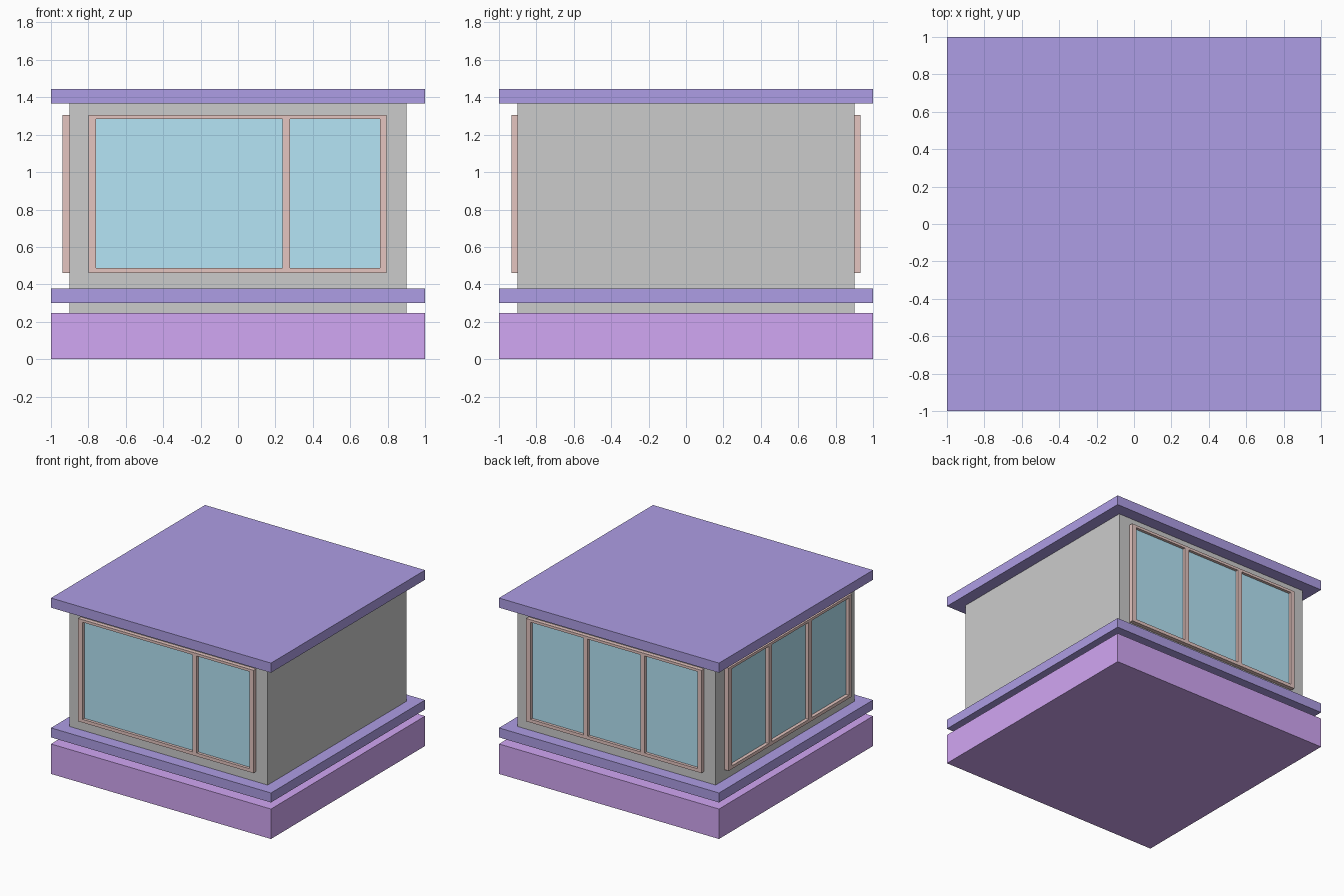
import bpy, bmesh
from math import radians
from mathutils import Matrix, Vector

if "Cube" in bpy.data.objects:
    bpy.data.objects.remove(bpy.data.objects["Cube"])


def material(name, rgb):
    m = bpy.data.materials.new(name)
    m.diffuse_color = (*rgb, 1)
    m.use_nodes = True
    m.node_tree.nodes["Principled BSDF"].inputs["Base Color"].default_value = m.diffuse_color
    return m


ROOF = material("indigo", (0.42, 0.34, 0.78))
BASE = material("violet", (0.64, 0.385, 0.90))
FRAME = material("frame_brown", (0.78, 0.56, 0.53))
GLASS = material("glass_blue", (0.46, 0.78, 0.92))


def boxes(name, ranges, mat=None, turn=0):
    """One object from boxes given as (x0, x1, y0, y1, z0, z1), turned about z."""
    bm = bmesh.new()
    for x0, x1, y0, y1, z0, z1 in ranges:
        centre = Vector((x0 + x1, y0 + y1, z0 + z1)) / 2
        size = Matrix.Diagonal((x1 - x0, y1 - y0, z1 - z0, 1))
        bmesh.ops.create_cube(bm, size=1, matrix=Matrix.Translation(centre) @ size)
    mesh = bpy.data.meshes.new(name)
    bm.to_mesh(mesh)
    bm.free()
    if mat:
        mesh.materials.append(mat)
    ob = bpy.data.objects.new(name, mesh)
    ob.rotation_euler.z = radians(turn)
    bpy.context.collection.objects.link(ob)
    return ob


def slab(name, half, z0, z1, mat=None):
    boxes(name, [(-half, half, -half, half, z0, z1)], mat)


def window(name, left, right, panes, turn, front=-0.933):
    """Framed window on the front wall; panes lists (start, end) from its left edge."""
    back, bottom, top = -0.89, 0.46, 1.305
    sill, head = 0.487, 1.284
    panes = [(left + a, left + b) for a, b in panes]
    # sill and head rails, with uprights fitted between them
    bars = [(left, right, front, back, bottom, sill),
            (left, right, front, back, head, top)]
    starts = [left] + [b for a, b in panes]
    ends = [a for a, b in panes] + [right]
    bars += [(s, e, front, back, sill, head) for s, e in zip(starts, ends)]
    boxes(name + "_frame", bars, FRAME, turn)
    # recessed panes
    boxes(name + "_glass", [(a, b, -0.91, back, sill, head) for a, b in panes], GLASS, turn)


# stacked body
slab("foundation", 1.0, 0.0, 0.246, BASE)
slab("walls", 0.9, 0.246, 1.366)
slab("floor_slab", 1.0, 0.30, 0.378, ROOF)
slab("roof_slab", 1.0, 1.366, 1.445, ROOF)

# windows on front, back and left; the right wall is blank
two = [(0.042, 1.038), (1.078, 1.56)]
three = [(0.042, 0.52), (0.56, 1.038), (1.078, 1.56)]
window("front_window", -0.8, 0.793, two, 0)
window("back_window", -0.8, 0.793, three, 180)
window("left_window", -0.785, 0.81, three, -90, front=-0.938)
